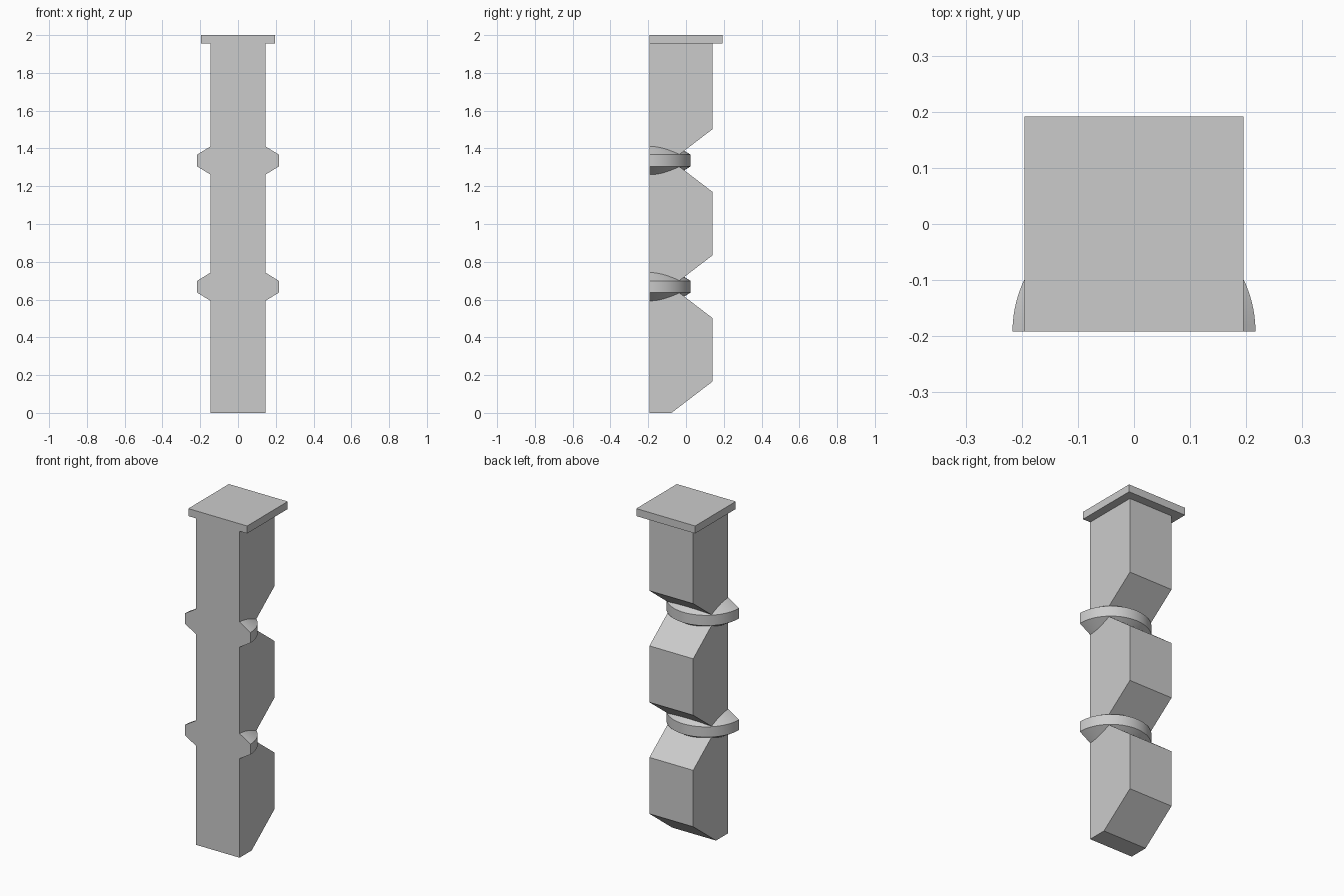
import bpy, bmesh, math
from mathutils import Vector

if "Cube" in bpy.data.objects:
    bpy.data.objects.remove(bpy.data.objects["Cube"], do_unlink=True)

HALF_W, FRONT, BACK, NOTCH = 0.145, -0.192, 0.139, -0.077
CAP_Z, PITCH, SLOPE = 1.955, 0.668, 0.165

grey = bpy.data.materials.new("plain grey")
grey.use_nodes = True
grey.diffuse_color = (0.6, 0.6, 0.6, 1)
grey.node_tree.nodes["Principled BSDF"].inputs["Base Color"].default_value = (0.6, 0.6, 0.6, 1)


def finish(name, bm):
    bmesh.ops.recalc_face_normals(bm, faces=bm.faces)
    mesh = bpy.data.meshes.new(name)
    bm.to_mesh(mesh)
    bm.free()
    mesh.materials.append(grey)
    obj = bpy.data.objects.new(name, mesh)
    bpy.context.collection.objects.link(obj)
    return obj


def extrude_profile(name, points, half_width):
    """Extrude a (y, z) outline along x."""
    bm = bmesh.new()
    face = bm.faces.new([bm.verts.new((-half_width, y, z)) for y, z in points])
    grown = bmesh.ops.extrude_face_region(bm, geom=[face])["geom"]
    moved = [v for v in grown if isinstance(v, bmesh.types.BMVert)]
    bmesh.ops.translate(bm, verts=moved, vec=(2 * half_width, 0, 0))
    return finish(name, bm)


# Column: flat front, V notches cut into the back
outline = [(FRONT, CAP_Z), (FRONT, 0), (NOTCH, 0), (BACK, SLOPE)]
for i in (1, 2):
    z = i * PITCH
    outline += [(BACK, z - SLOPE), (NOTCH, z), (BACK, z + SLOPE)]
outline.append((BACK, CAP_Z))
extrude_profile("column", outline, HALF_W)

# Square cap, flush with the front
extrude_profile("cap", [(FRONT, CAP_Z), (-FRONT, CAP_Z), (-FRONT, 2), (FRONT, 2)], 0.195)

# Half-round bevelled collars, one in each notch
section = [(0, -0.075), (HALF_W, -0.075), (0.2165, -0.031),
           (0.2165, 0.031), (HALF_W, 0.075), (0, 0.075)]
for i, name in ((1, "lower_collar"), (2, "upper_collar")):
    bm = bmesh.new()
    centre = Vector((0, FRONT, i * PITCH))
    verts = [bm.verts.new(centre + Vector((r, 0, z))) for r, z in section]
    edges = [bm.edges.new(pair) for pair in zip(verts, verts[1:])]
    bmesh.ops.spin(bm, geom=verts + edges, cent=centre, axis=(0, 0, 1),
                   angle=math.pi, steps=48)
    bmesh.ops.remove_doubles(bm, verts=bm.verts, dist=0.0001)
    bmesh.ops.holes_fill(bm, edges=[e for e in bm.edges if e.is_boundary], sides=0)
    collar = finish(name, bm)
    bpy.ops.object.select_all(action="DESELECT")
    collar.select_set(True)
    bpy.context.view_layer.objects.active = collar
    bpy.ops.object.shade_smooth_by_angle(angle=math.radians(25))
